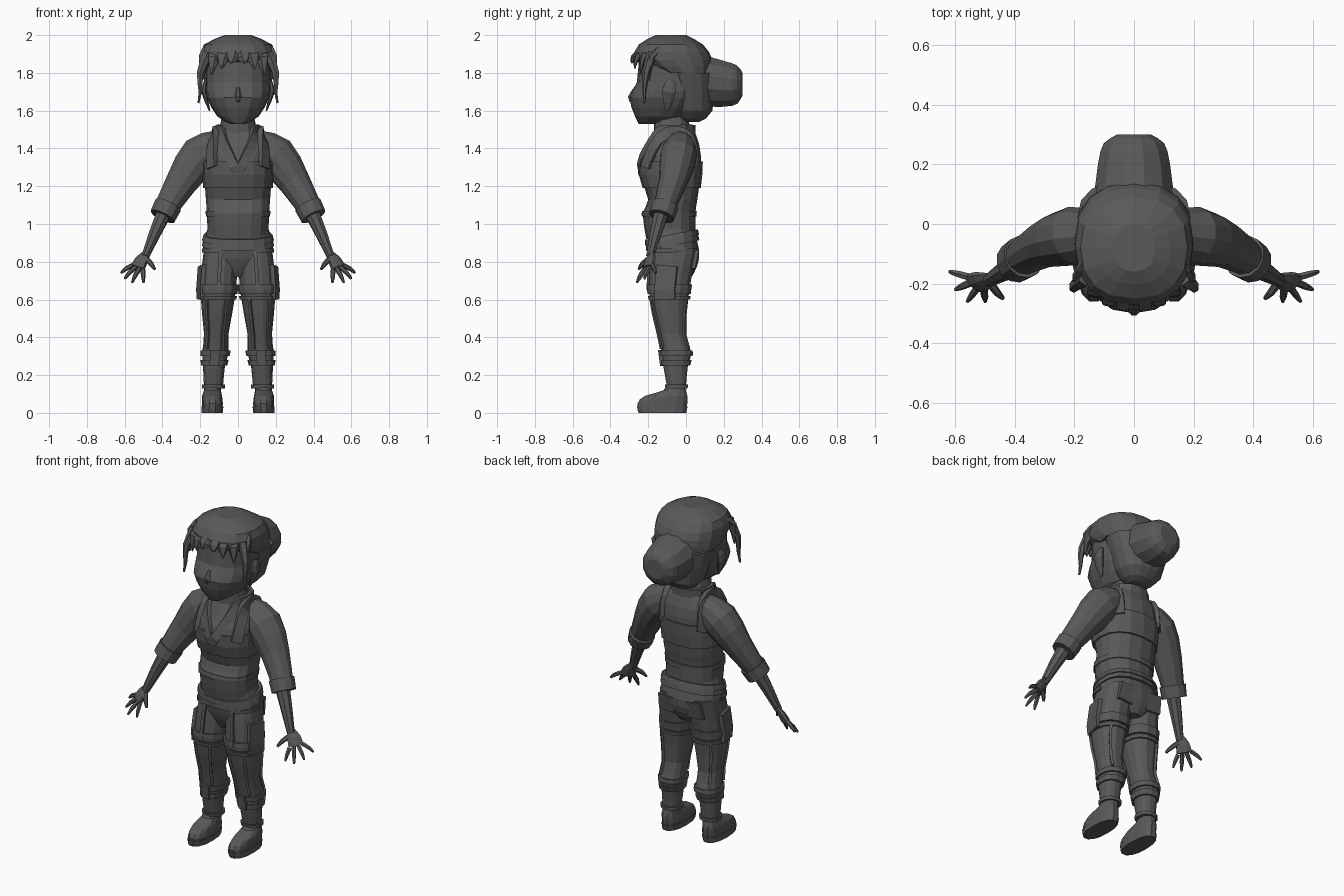
import bpy
from math import sin, cos, pi, copysign
from mathutils import Vector

old_cube = bpy.data.objects.get("Cube")
if old_cube:
    bpy.data.objects.remove(old_cube, do_unlink=True)

shade = (.1, .1, .1, 1)
dark_grey = bpy.data.materials.new("dark_grey")
dark_grey.use_nodes = True
dark_grey.diffuse_color = shade
dark_grey.node_tree.nodes["Principled BSDF"].inputs["Base Color"].default_value = shade


def skin(name, loops, mirror):
    """Bridge rings of points, cap both ends and optionally mirror across x."""
    count = len(loops[0])
    verts = [point for loop in loops for point in loop]
    faces = [tuple(reversed(range(count))), tuple(range(len(verts) - count, len(verts)))]
    for start in range(count, len(verts), count):
        for i in range(count):
            j = (i + 1) % count
            faces.append((start - count + i, start - count + j, start + j, start + i))
    mesh = bpy.data.meshes.new(name)
    mesh.from_pydata(verts, [], faces)
    mesh.materials.append(dark_grey)
    part = bpy.data.objects.new(name, mesh)
    bpy.context.collection.objects.link(part)
    if mirror:
        part.modifiers.new("Mirror", "MIRROR").use_mirror_merge = False


def smooth(rows, steps=2):
    """Spline through rows of numbers."""
    result = []
    last = len(rows) - 1
    for k in range(last):
        before, after = rows[max(k - 1, 0)], rows[min(k + 2, last)]
        for step in range(steps):
            t = step / steps
            result.append(tuple(
                b + t * (c - a + t * (2 * a - 5 * b + 4 * c - d + t * (3 * b - a - 3 * c + d))) / 2
                for a, b, c, d in zip(before, rows[k], rows[k + 1], after)))
    return result + [tuple(rows[last])]


def centred(rows):
    """Rows of height, front, back, half width become full rings."""
    return smooth([(z, front, back, -half, half) for z, front, back, half in rows])


def ring_point(ring, angle, lift=0):
    """Point on a rounded-square ring of height, front, back, inner x, outer x."""
    z, front, back, inner, outer = ring
    c, s = (copysign(abs(f) ** .85, f) for f in (cos(angle), sin(angle)))
    return Vector(((inner + outer) / 2 + ((outer - inner) / 2 + lift) * c,
                   (front + back) / 2 + ((back - front) / 2 + lift) * s, z))


def stack(name, rings, sides=16, mirror=False, lifts=None, tilt=0):
    """Body part made of level rings."""
    loops = []
    for ring, lift in zip(rings, lifts or [0] * len(rings)):
        loop = [ring_point(ring, 2 * pi * i / sides, lift) for i in range(sides)]
        for point in loop:
            point.z += tilt * point.y
        loops.append(loop)
    skin(name, loops, mirror)


def ring_at(rings, z):
    """Ring of a stack at a height."""
    for low, high in zip(rings, rings[1:]):
        if z <= high[0]:
            break
    t = (z - low[0]) / (high[0] - low[0])
    return [a + (b - a) * t for a, b in zip(low, high)]


def band(name, rings, bottom, top, lift=.01, **options):
    """Raised band wrapped around a stack."""
    middle = (bottom + top) / 2
    heights = (bottom, bottom, middle, top, top)
    stack(name, [ring_at(rings, z) for z in heights],
          lifts=(0, lift, lift, lift, 0), tilt=options.pop("tilt", 0), **options)


def ribbon(name, rings, path, width, lift=.01):
    """Flat strip laid on a stack; path holds height and turn (-1 front, 0 side, 1 back)."""
    path = smooth(path, 3)
    inside, outside = ([ring_point(ring_at(rings, z), turn * pi / 2, out) for z, turn in path]
                       for out in (-lift, lift))
    loops = []
    for k, (low, high) in enumerate(zip(inside, outside)):
        along = outside[min(k + 1, len(path) - 1)] - outside[max(k - 1, 0)]
        across = along.cross(high - low).normalized() * width / 2
        loops.append([low - across, high - across, high + across, low + across])
    skin(name, loops, True)


def limb(name, path, side=(1, 0, 0), flat=1, sides=8, mirror=True):
    """Tube along a smoothed path of x, y, z, radius."""
    path = smooth(path)
    points = [Vector(row[:3]) for row in path]
    loops = []
    for k, (centre, row) in enumerate(zip(points, path)):
        along = (points[min(k + 1, len(path) - 1)] - points[max(k - 1, 0)]).normalized()
        wide = Vector(side)
        wide = (wide - along * wide.dot(along)).normalized()
        thin = along.cross(wide) * flat
        turns = [2 * pi * (i + .5) / sides for i in range(sides)]
        loops.append([centre + (wide * cos(a) + thin * sin(a)) * row[3] for a in turns])
    skin(name, loops, mirror)


# Head, nose, ears and neck
stack("head", centred([(1.53, -.25, -.12, .04), (1.57, -.27, 0, .11), (1.67, -.3, .08, .165),
                       (1.75, -.26, .09, .17), (1.9, -.25, .08, .17)]))
limb("nose", [(0, -.25, 1.74, .01), (0, -.29, 1.67, .02), (0, -.28, 1.65, .01)], mirror=False)
limb("ear", [(.15, -.1, 1.6, .01), (.18, -.09, 1.7, .04), (.17, -.08, 1.76, .02)],
     side=(0, 1, 0), flat=.4)
stack("neck", centred([(1.44, -.17, .04, .11), (1.6, -.17, 0, .08)]), sides=12)

# Hair: cap, nape, bun, fringe and side locks
stack("hair_cap", centred([(1.8, -.15, .13, .19), (1.87, -.27, .14, .2),
                           (1.95, -.25, .09, .18), (2, -.16, 0, .07)]))
stack("hair_nape", centred([(1.54, -.02, .07, .06), (1.6, -.06, .14, .13), (1.8, -.1, .15, .19)]))
limb("hair_bun", [(0, 0, 1.77, .15), (0, .2, 1.74, .125), (0, .27, 1.74, .105), (0, .3, 1.74, .06)],
     sides=12, mirror=False)
for order, name in enumerate(("centre", "inner", "middle", "outer")):
    x = .03 + order * .05
    y = 3 * x * x - .28
    limb(name + "_fringe", [(x * .8, y + .05, 1.93, .04), (x, y, 1.88, .035),
                            (x + .01, y - .01, 1.85 - order * .03, .004)], flat=.5, sides=5)
limb("side_lock", [(.16, -.18, 1.9, .03), (.2, -.21, 1.8, .02), (.2, -.22, 1.7, .01),
                   (.21, -.22, 1.64, .006)], sides=6)

# Shirt, waistcoat with shoulder straps, and open collar
torso = centred([(.92, -.21, .05, .16), (1.06, -.23, .05, .165), (1.13, -.2, .06, .17),
                 (1.3, -.25, .08, .18), (1.42, -.2, .07, .17), (1.5, -.16, .04, .11)])
stack("shirt", torso)
band("shirt_fold", torso, 1.04, 1.07, lift=.006)
band("waistcoat", torso, 1.19, 1.33)
ribbon("shoulder_strap", torso, [(1.3, -.5), (1.44, -.4), (1.49, 0), (1.44, .4), (1.3, .5)],
       width=.06, lift=.016)
ribbon("collar", torso, [(1.27, -1), (1.4, -.8), (1.49, -.5), (1.5, 0), (1.5, 1)], width=.05)

# Sleeves, rolled cuffs and forearms
limb("sleeve", [(.1, -.03, 1.42, .08), (.2, -.04, 1.36, .11), (.3, -.07, 1.22, .085),
                (.4, -.13, 1.05, .06)], flat=.9, sides=12)
limb("sleeve_cuff", [(.37, -.11, 1.1, .074), (.4, -.13, 1.04, .07)], sides=12)
limb("forearm", [(.39, -.13, 1.06, .042), (.44, -.16, .95, .033), (.49, -.19, .83, .022)])

# Hands with fanned fingers
fan = Vector((.7, .6, .3)).normalized()
knuckles = Vector((.53, -.2, .77))
limb("palm", [(.48, -.18, .85, .02), (.51, -.19, .81, .04), (*knuckles, .045)], side=fan, flat=.5)
tips = {"index": (.5, -.26, .69), "middle": (.56, -.26, .69),
        "ring": (.6, -.22, .71), "little": (.62, -.16, .74)}
for order, (name, tip) in enumerate(tips.items()):
    root = knuckles + fan * (order - 1.5) * .024
    joint = root.lerp(Vector(tip), .6) + Vector((0, 0, .006))
    limb(name + "_finger", [(*root, .013), (*joint, .012), (*tip, .006)], side=fan, sides=6)
limb("thumb", [(.49, -.19, .82, .015), (.46, -.23, .79, .013), (.44, -.25, .76, .007)], sides=6)

# Trousers with a slanted belt
hips = centred([(.72, -.15, .03, .05), (.78, -.18, .06, .14), (.86, -.2, .07, .187),
                (.98, -.2, .04, .16)])
leg = smooth([(.13, -.1, 0, .08, .18), (.24, -.12, .01, .07, .185), (.32, -.13, .03, .05, .19),
              (.42, -.15, 0, .05, .18), (.65, -.2, .02, .01, .2), (.87, -.18, .06, 0, .18)])
stack("hips", hips)
stack("trouser_leg", leg, sides=14, mirror=True)
band("belt", hips, .93, .96, lift=.016, tilt=.2)
band("belt_edge", hips, .9, .93, tilt=.2)

# Trouser pockets, straps and seams laid on the legs
for name, bottom, top in (("thigh_strap", .63, .68), ("thigh_hem", .6, .62), ("boot_top", .3, .33),
                          ("boot_strap", .25, .28), ("ankle_ring", .13, .15)):
    band(name, leg, bottom, top, sides=14, mirror=True)
ribbon("front_seam", leg, [(.86, -1), (.65, -1)], width=.02)
ribbon("pocket_seam", leg, [(.86, -1), (.86, -.5), (.86, 0)], width=.02)
ribbon("side_pocket", leg, [(.78, -.1), (.6, -.1)], width=.11, lift=.012)
ribbon("back_pocket", leg, [(.86, 1), (.76, 1)], width=.1)
ribbon("boot_buckle", leg, [(.33, -1), (.25, -1)], width=.05, lift=.016)
for name, turn in (("outer", -.6), ("inner", -1.3), ("rear", .6)):
    ribbon(name + "_shin_seam", leg, [(.6, turn), (.34, turn)], width=.015)

# Boots
boot = smooth([(0, -.25, 0, .085, .19), (.05, -.26, .01, .08, .19), (.09, -.22, .01, .085, .19),
               (.12, -.12, 0, .09, .18), (.17, -.1, 0, .09, .175)])
stack("boot", boot, sides=14, mirror=True)
band("boot_sole", boot, 0, .035, lift=.004, sides=14, mirror=True)
